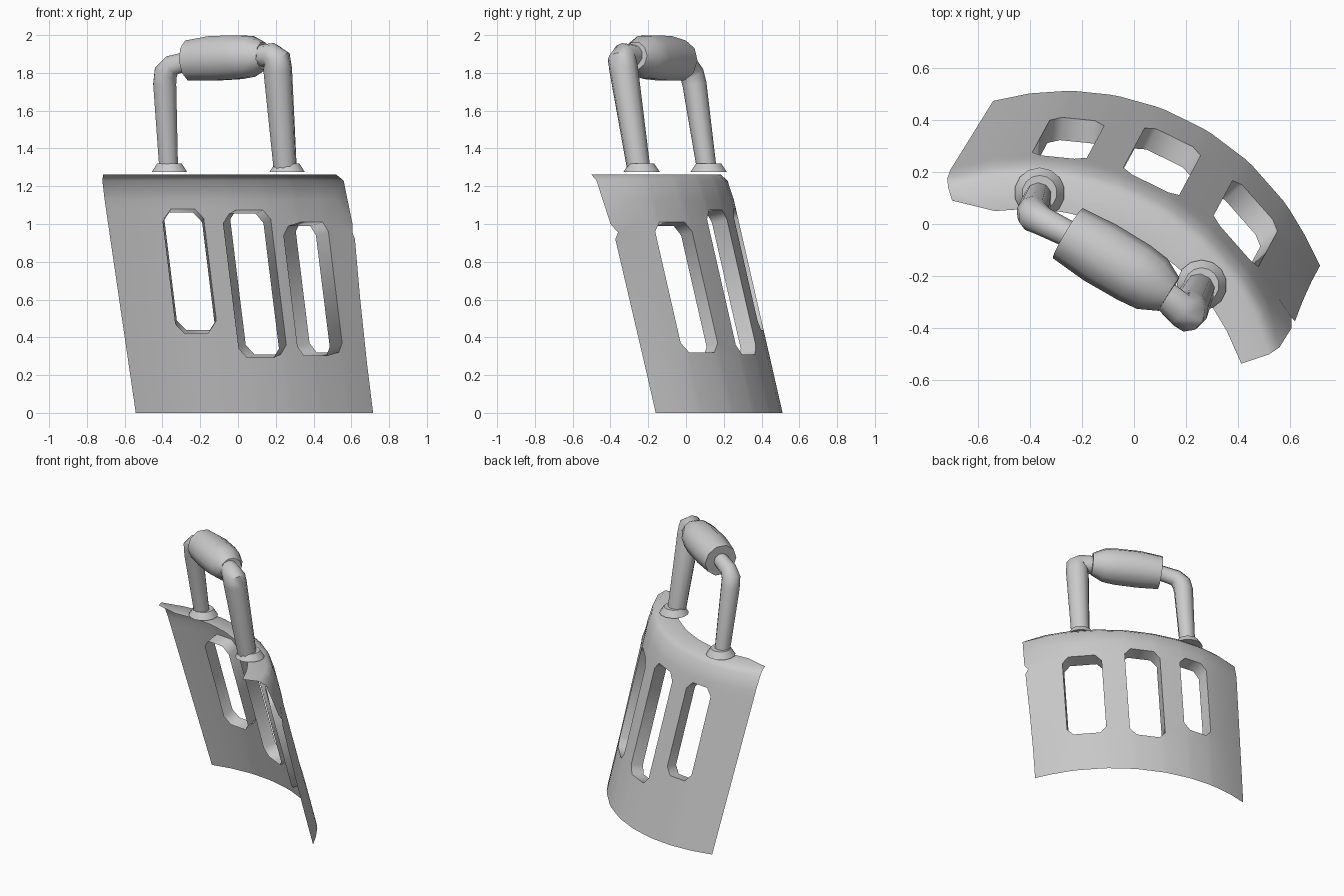
import bpy, bmesh
from math import sin, cos, radians
from mathutils import Vector

if "Cube" in bpy.data.objects:
    bpy.data.objects.remove(bpy.data.objects["Cube"])

LEAN = 0.26


def world(u, v, z):
    # plan frame turned about 28 degrees: u along the plate, v outwards
    return Vector((0.88 * u + 0.475 * v, -0.475 * u + 0.88 * v, z))


def on_shell(deg, r, z):
    a = radians(deg)
    return world(0.02 + r * sin(a), -0.59 - LEAN * z + r * cos(a), z)


def smooth(obj, angle):
    bpy.ops.object.select_all(action='DESELECT')
    obj.select_set(True)
    bpy.context.view_layer.objects.active = obj
    bpy.ops.object.shade_smooth_by_angle(angle=radians(angle))


# curved plate: columns of (angles, heights), radii shared by row
RADII = [1.04] * 6 + [1.03, 1.0, 0.875]
SLOTS = [(-22.6, 5.8, 0.44, 1.08), (-2.2, 6.6, 0.31, 1.075), (20.2, 7.2, 0.32, 1.01)]


def heights(z0, z1):
    return [0, z0, z0 + 0.05, z1 - 0.05, z1, 1.13, 1.23, 1.262, 1.262]


columns = []
zs = heights(0.44, 1.07)
left_radii = RADII[:-1] + [0.95]
columns.append([on_shell(-43.9 - 1.3 * z, r, z) for r, z in zip(left_radii, zs)])
columns.append([on_shell(-36, r, z) for r, z in zip(RADII, zs)])
slot_start = []
for mid, half, z0, z1 in SLOTS:
    slot_start.append(len(columns))
    for a in (-half, -half + 2.3, half - 2.3, half):
        columns.append([on_shell(mid + a, r, z) for r, z in zip(RADII, heights(z0, z1))])
columns.append([on_shell(34, r, z) for r, z in zip(RADII, heights(0.3, 1.0))])
# right edge has a small notch
edge_z = [0, 0.26, 0.6, 0.92, 0.955, 1.0, 1.23, 1.262, 1.262]
edge_a = [41, 41, 41.2, 41.5, 40.2, 41.8, 42.6, 43, 43]
edge_r = [1.045, 1.045, 1.05, 1.06, 1.06, 1.055, 1.03, 0.99, 0.877]
columns.append([on_shell(a, r, z) for a, r, z in zip(edge_a, edge_r, edge_z)])

bm = bmesh.new()
grid = [[bm.verts.new(p) for p in col] for col in columns]
for i in range(len(grid) - 1):
    slot = next((s for s in slot_start if s <= i < s + 3), None)
    for j in range(len(RADII) - 1):
        quad = [(i, j), (i, j + 1), (i + 1, j + 1), (i + 1, j)]
        if slot is not None and 1 <= j <= 3:
            ci, cj = i - slot, j - 1
            if ci == 1 or cj == 1:
                continue
            # chamfered slot corner
            quad.remove((slot + (1 if ci == 0 else 2), 1 + (1 if cj == 0 else 2)))
        bm.faces.new([grid[a][b] for a, b in quad])

# slot walls running inwards from the shell
LOOP = [(1, 0), (2, 0), (3, 1), (3, 2), (2, 3), (1, 3), (0, 2), (0, 1)]
DEPTH = 0.088
for s, (mid, half, z0, z1) in zip(slot_start, SLOTS):
    a = radians(mid)
    shift = world(-DEPTH * sin(a), -DEPTH * cos(a), -0.02)
    outer = [grid[s + i][1 + j] for i, j in LOOP]
    inner = [bm.verts.new(v.co + shift) for v in outer]
    for k in range(8):
        n = (k + 1) % 8
        bm.faces.new((outer[k], outer[n], inner[n], inner[k]))
bmesh.ops.delete(bm, geom=[v for v in bm.verts if not v.link_faces], context='VERTS')
bmesh.ops.recalc_face_normals(bm, faces=bm.faces)
top = max(bm.faces, key=lambda f: f.calc_center_median().z)
if top.normal.z < 0:
    bmesh.ops.reverse_faces(bm, faces=bm.faces)
mesh = bpy.data.meshes.new("curved_plate")
bm.to_mesh(mesh)
bm.free()
plate = bpy.data.objects.new("curved_plate", mesh)
bpy.context.collection.objects.link(plate)
smooth(plate, 60)


def tube(name, points):
    # round bar through (x, y, z, radius) points with flat ends
    cu = bpy.data.curves.new(name, 'CURVE')
    cu.dimensions = '3D'
    cu.bevel_depth = 1.0
    cu.bevel_resolution = 3
    cu.use_fill_caps = True
    sp = cu.splines.new('POLY')
    sp.points.add(len(points) - 1)
    for p, (x, y, z, r) in zip(sp.points, points):
        p.co = (x, y, z, 1)
        p.radius = r
    obj = bpy.data.objects.new(name, cu)
    bpy.context.collection.objects.link(obj)
    bpy.ops.object.select_all(action='DESELECT')
    obj.select_set(True)
    bpy.context.view_layer.objects.active = obj
    bpy.ops.object.convert(target='MESH')
    smooth(bpy.context.object, 45)


# handle legs with elbows
tube("left_leg", [(-0.367, 0.11, 1.29, 0.052), (-0.388, 0.045, 1.74, 0.064),
                  (-0.383, 0.03, 1.80, 0.064), (-0.35, 0.01, 1.84, 0.056),
                  (-0.22, -0.055, 1.875, 0.05)])
tube("right_leg", [(0.25, -0.25, 1.29, 0.062), (0.21, -0.33, 1.82, 0.077),
                   (0.205, -0.338, 1.87, 0.077), (0.175, -0.325, 1.895, 0.066),
                   (0.08, -0.24, 1.89, 0.055)])

# barrel grip
tube("grip", [(-0.255, -0.035, 1.865, 0.112), (-0.13, -0.11, 1.877, 0.124),
              (0.0, -0.187, 1.883, 0.122), (0.07, -0.23, 1.887, 0.113),
              (0.135, -0.27, 1.89, 0.075)])

# foot collars
for name, x, y in (("left_collar", -0.363, 0.12), ("right_collar", 0.26, -0.235)):
    bpy.ops.mesh.primitive_cone_add(vertices=14, radius1=0.097, radius2=0.067, depth=0.045,
                                    location=(x, y, 1.297))
    bpy.context.object.name = name
    smooth(bpy.context.object, 35)
